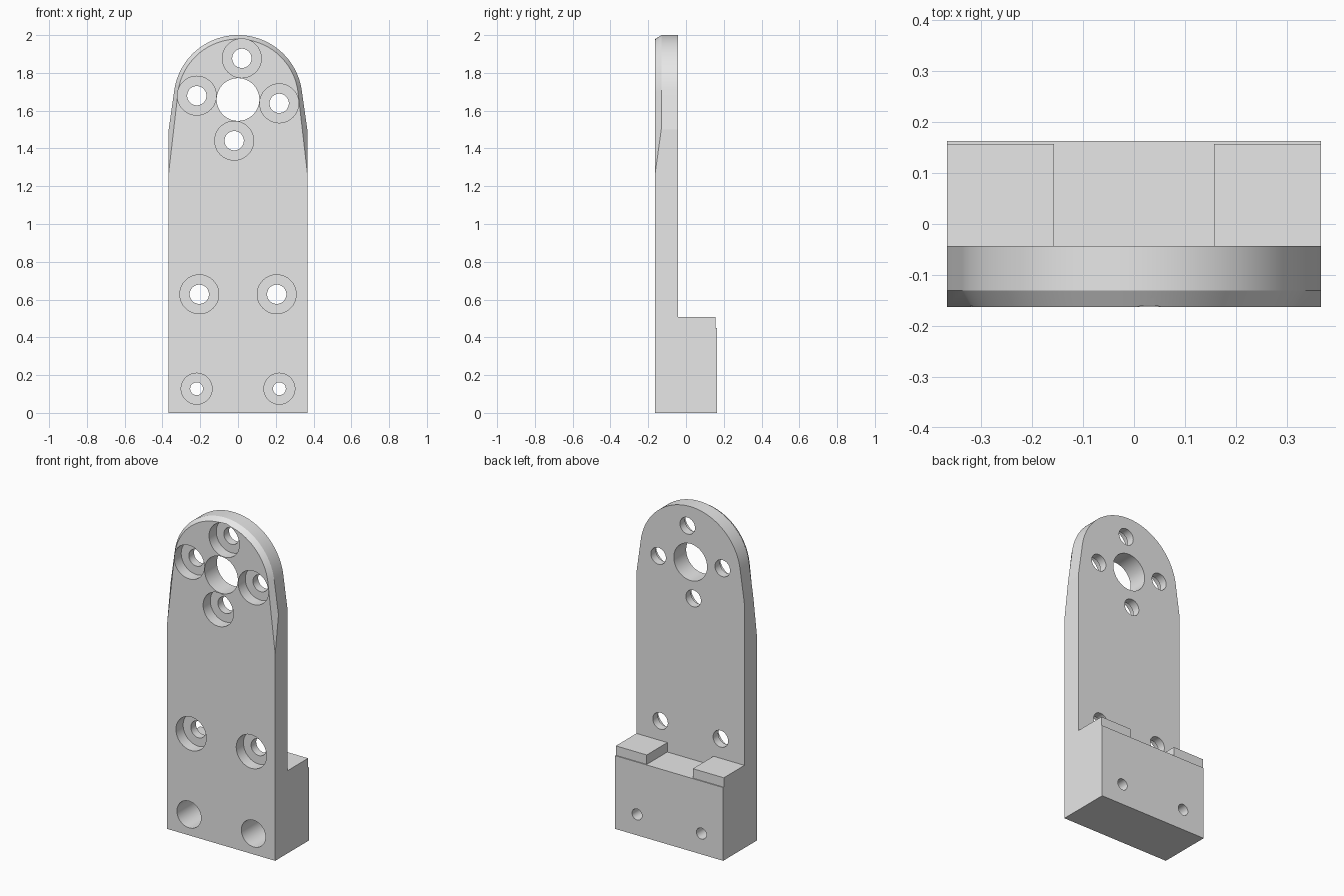
import bpy, bmesh, math
from mathutils import Matrix, Vector

if "Cube" in bpy.data.objects:
    bpy.data.objects.remove(bpy.data.objects["Cube"], do_unlink=True)

HALF_W = 0.367
FRONT, BEVEL, BACK, REAR = -0.163, -0.131, -0.043, 0.163
HUB_Z = 1.659

grey = bpy.data.materials.new("light grey")
grey.use_nodes = True
grey.diffuse_color = (0.8, 0.8, 0.8, 1)
grey.node_tree.nodes["Principled BSDF"].inputs["Base Color"].default_value = (0.8, 0.8, 0.8, 1)


def add_object(name, bm):
    bmesh.ops.recalc_face_normals(bm, faces=bm.faces[:])
    mesh = bpy.data.meshes.new(name)
    bm.to_mesh(mesh)
    bm.free()
    mesh.materials.append(grey)
    obj = bpy.data.objects.new(name, mesh)
    bpy.context.collection.objects.link(obj)
    return obj


def loft(name, sections):
    """Closed solid through (y, outline) sections, outlines in x and z."""
    bm = bmesh.new()
    rings = [[bm.verts.new((x, y, z)) for x, z in outline] for y, outline in sections]
    for a, b in zip(rings, rings[1:]):
        for i in range(len(a)):
            j = (i + 1) % len(a)
            bm.faces.new((a[i], a[j], b[j], b[i]))
    bm.faces.new(rings[0])
    bm.faces.new(rings[-1])
    return add_object(name, bm)


def drill(name, x, z, radius, y0, y1):
    bm = bmesh.new()
    place = Matrix.Translation((x, (y0 + y1) / 2, z)) @ Matrix.Rotation(math.pi / 2, 4, "X")
    bmesh.ops.create_cone(bm, cap_ends=True, segments=72, radius1=radius,
                          radius2=radius, depth=y1 - y0, matrix=place)
    return add_object(name, bm)


def combine(target, tool, operation):
    mod = target.modifiers.new(operation.lower(), "BOOLEAN")
    mod.operation, mod.solver, mod.object = operation, "EXACT", tool
    bpy.context.view_layer.objects.active = target
    bpy.ops.object.modifier_apply(modifier=mod.name)
    bpy.data.objects.remove(tool, do_unlink=True)


def arch(shoulder_z, radius, steps=48):
    """Straight sides up to the shoulder, then tangent lines into a round top."""
    to_shoulder = Vector((HALF_W, shoulder_z - HUB_Z))
    start = math.atan2(to_shoulder.y, to_shoulder.x) + math.acos(radius / to_shoulder.length)
    outline = [(-HALF_W, 0), (HALF_W, 0), (HALF_W, shoulder_z)]
    for i in range(steps + 1):
        a = start + (math.pi - 2 * start) * i / steps
        outline.append((radius * math.cos(a), HUB_Z + radius * math.sin(a)))
    outline.append((-HALF_W, shoulder_z))
    return outline


# Upright plate with a chamfered round top
outer = arch(1.5, 2 - HUB_Z)
bracket = loft("bracket", [(FRONT, arch(1.27, 0.32)), (BEVEL, outer), (BACK, outer)])

# Rear foot block
foot = [(-HALF_W, 0), (HALF_W, 0), (HALF_W, 0.45), (-HALF_W, 0.45)]
combine(bracket, loft("foot", [(-0.1, foot), (REAR, foot)]), "UNION")

# Raised pads on the foot
for side in (-1, 1):
    pad = [(side * x, z) for x, z in ((0.157, 0.3), (HALF_W, 0.3), (HALF_W, 0.508), (0.157, 0.508))]
    combine(bracket, loft("pad", [(-0.08, pad), (0.157, pad)]), "UNION")

# Counterbored holes: x, z, hole radius, bore radius, bore depth
holes = []
for k in range(4):
    a = math.radians(84.7 + 90 * k)
    holes.append((0.219 * math.cos(a), HUB_Z + 0.219 * math.sin(a), 0.051, 0.103, 0.07))
for side in (-1, 1):
    holes.append((side * 0.205, 0.628, 0.051, 0.103, 0.07))
    holes.append((side * 0.219, 0.128, 0.034, 0.082, 0.22))
for x, z, hole, bore, depth in holes:
    combine(bracket, drill("bore", x, z, bore, FRONT - 0.1, FRONT + depth), "DIFFERENCE")
    combine(bracket, drill("hole", x, z, hole, FRONT - 0.1, REAR + 0.1), "DIFFERENCE")

# Large centre hole
combine(bracket, drill("centre_hole", 0, HUB_Z, 0.113, FRONT - 0.1, REAR + 0.1), "DIFFERENCE")

# Smooth curved walls, keep every machined edge crisp
bpy.ops.object.select_all(action="DESELECT")
bracket.select_set(True)
bpy.context.view_layer.objects.active = bracket
bpy.ops.object.shade_smooth_by_angle(angle=math.radians(7))
